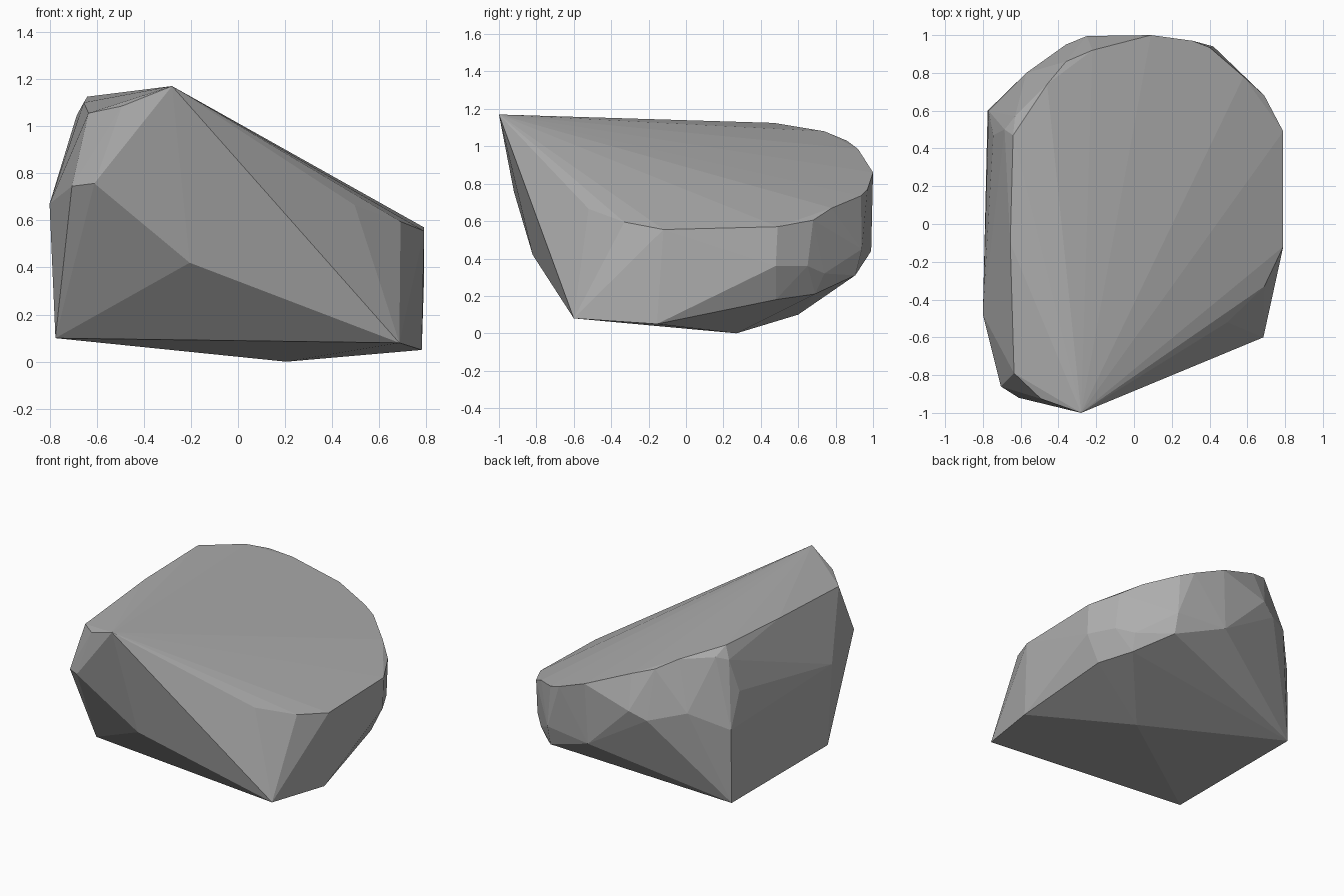
import bpy, bmesh

# Faceted boulder: corner points grouped by region, wrapped in a convex hull
base = [(-.775, -.467, .10), (.685, -.6, .08), (.78, -.155, .05),
        (.205, .27, 0), (-.775, .6, .10)]
front_bulge = [(-.205, -.82, .42), (-.61, -.92, .757), (-.705, -.86, .745), (-.8, -.48, .67)]
lower_back_rim = [(.70, .48, .18), (.59, .69, .21), (.42, .905, .31), (.07, .99, .44)]
right_back_belt = [(.79, .48, .36), (.70, .65, .36), (.61, .74, .32), (.42, .94, .45)]
left_back_belt = [(-.25, .995, .757), (-.36, .95, .70), (-.57, .80, .75),
                  (-.77, .60, .61), (-.745, .47, .83), (-.685, .5, 1.045)]
top_rim_right = [(-.28, -1, 1.17), (.495, -.52, .665), (.69, -.33, .595), (.79, -.12, .555),
                 (.79, .49, .57), (.69, .68, .605), (.58, .78, .67), (.40, .935, .735),
                 (.31, .97, .77), (.09, 1, .86)]
top_rim_left = [(-.22, .92, .985), (-.36, .86, 1.03), (-.46, .74, 1.08), (-.63, .57, 1.075),
                (-.64, .47, 1.125), (-.655, -.1, 1.10), (-.635, -.79, 1.055), (-.493, -.925, 1.085)]

bm = bmesh.new()
for region in (base, front_bulge, lower_back_rim, right_back_belt,
               left_back_belt, top_rim_right, top_rim_left):
    for p in region:
        bm.verts.new(p)
hull = bmesh.ops.convex_hull(bm, input=bm.verts[:])
loose = [v for v in bm.verts if not v.link_faces]
bmesh.ops.delete(bm, geom=loose, context='VERTS')
bmesh.ops.recalc_face_normals(bm, faces=bm.faces[:])

mesh = bpy.data.meshes.new("boulder")
bm.to_mesh(mesh)
bm.free()

# Single stone colour, flat shaded
stone = bpy.data.materials.new("stone grey")
stone.diffuse_color = (.42, .42, .42, 1)
mesh.materials.append(stone)
boulder = bpy.data.objects.new("boulder", mesh)
bpy.context.collection.objects.link(boulder)
